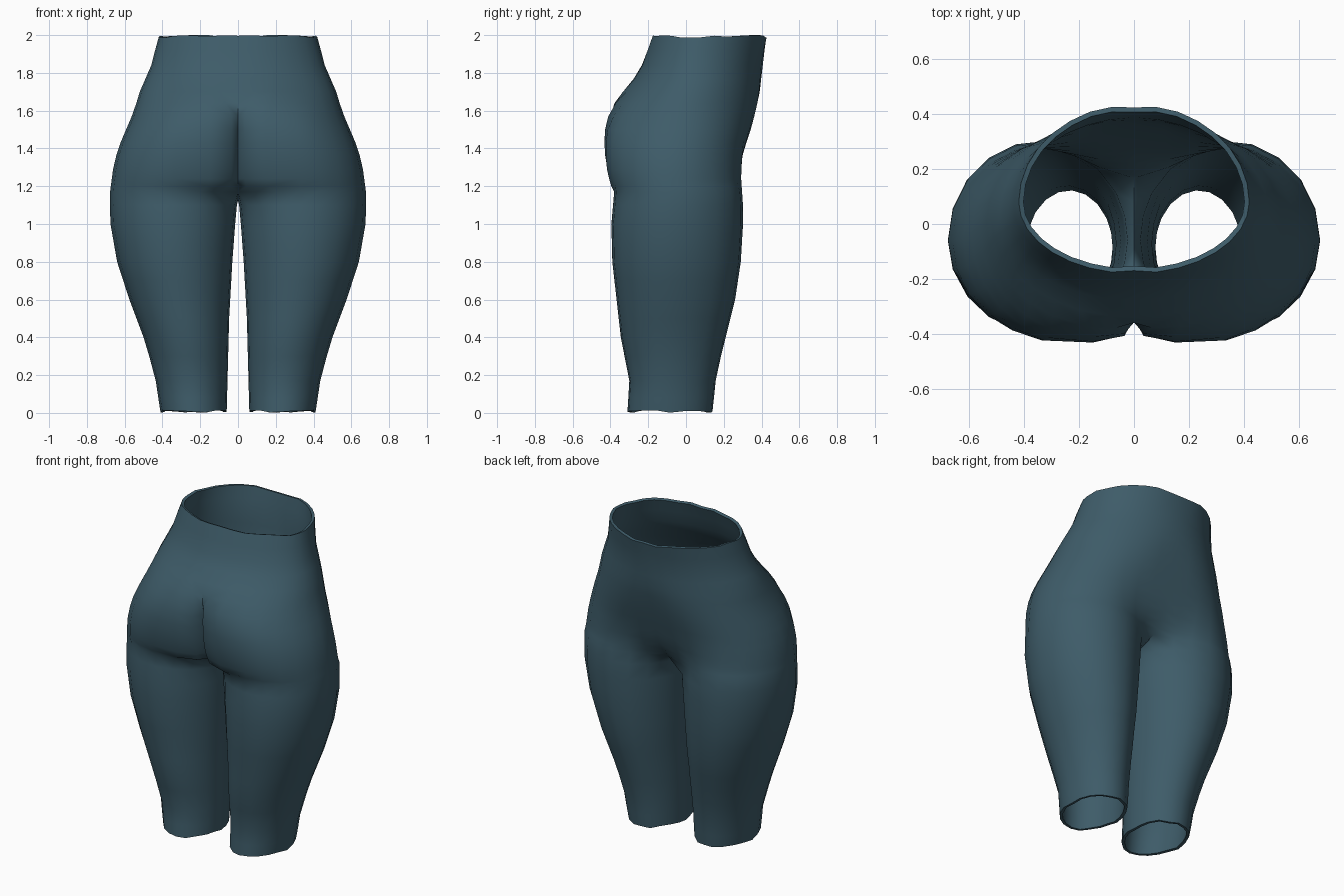
import bpy, bmesh, random
from math import sin, cos, pi, radians
from mathutils import Vector

random.seed(4)
cube = bpy.data.objects.get("Cube")
if cube:
    bpy.data.objects.remove(cube)

# Profiles over height: (z, value)
OUTER = [(0, .41), (.2, .44), (.4, .5), (.6, .575), (.8, .64), (1, .675), (1.15, .68),
         (1.3, .66), (1.4, .635), (1.6, .55), (1.7, .52), (1.85, .455), (2, .42)]
INNER = [(0, .06), (.5, .047), (.8, .03), (1, .015), (1.1, .006), (1.2, 0), (2, 0)]
REAR = [(0, -.31), (.17, -.3), (.4, -.345), (.8, -.39), (1, -.395), (1.17, -.38), (1.2, -.395),
        (1.3, -.425), (1.4, -.44), (1.5, -.435), (1.6, -.41), (1.7, -.34), (1.8, -.25), (2, -.18)]
FRONT = [(0, .14), (.2, .16), (.6, .26), (.8, .29), (1.05, .305), (1.27, .29),
         (1.4, .31), (1.6, .37), (1.7, .395), (1.85, .405), (2, .435)]
MIDDLE = [(0, -.085), (1, -.06), (1.4, -.06), (1.7, .02), (2, .08)]
CLEFT = [(1.17, -.19), (1.2, -.24), (1.3, -.3), (1.45, -.335), (1.58, -.36), (1.66, -.36),
         (1.72, -.32), (1.8, -.25), (2, -.17)]
BELLY = [(1.17, .18), (1.24, .24), (1.3, .28), (1.4, .31), (1.6, .365), (1.7, .39), (2, .425)]
# How far the section has turned from one waist into two legs, and the cheeks' pinch
REAR_LEG = [(0, 1), (1.17, 1), (1.2, .6), (1.3, .45), (1.45, .35), (1.7, 0), (2, 0)]
FRONT_LEG = [(0, 1), (1.17, 1), (1.24, .8), (1.3, .6), (1.4, .35), (1.55, .15), (1.7, 0), (2, 0)]
PINCH = [(1.17, .2), (1.2, .9), (1.25, 1), (1.58, 1), (1.72, 0), (2, 0)]

ARC, BRIDGE = 16, 4          # outer wall and inner thigh segments
CROTCH = 1.17


def at(profile, z):
    for (z0, a), (z1, b) in zip(profile, profile[1:]):
        if z <= z1:
            return a + (b - a) * (z - z0) / (z1 - z0)
    return profile[-1][1]


def oval(angle, cx, rx, z):
    """Point on an oval whose rear and front halves have their own depth."""
    mid = at(MIDDLE, z)
    s = sin(angle)
    depth = at(FRONT, z) - mid if s > 0 else mid - at(REAR, z)
    return Vector((cx + rx * cos(angle), mid + depth * s, z))


def leg_point(degrees, z):
    xi, xo = at(INNER, z), at(OUTER, z)
    return oval(radians(degrees), (xi + xo) / 2, (xo - xi) / 2, z)


def wall(z):
    """Outer wall from the rear centre, round the hip, to the front centre."""
    pts = []
    for k in range(ARC + 1):
        t = k / ARC
        hip = oval(pi * (t - .5), 0, at(OUTER, z), z)
        legness = at(REAR_LEG, z) * (1 - t) + at(FRONT_LEG, z) * t
        pts.append(hip.lerp(leg_point(300 * t - 150, z), legness))
    # Bring the deepest points back out to the rear and front profiles
    mid, rear = at(MIDDLE, z), at(REAR, z)
    rear_gain = (rear - mid) / (min(p.y for p in pts) - mid)
    front_gain = (at(FRONT, z) - mid) / (max(p.y for p in pts) - mid)
    for p in pts:
        p.y = mid + (p.y - mid) * (rear_gain if p.y < mid else front_gain)
    if z >= CROTCH:
        # Rear cleft between rounded cheeks
        cleft, pinch = at(CLEFT, z), at(PINCH, z)
        pts[0] = Vector((0, cleft, z))
        pts[1] = pts[1].lerp(Vector((.035, cleft + .7 * (rear - cleft), z)), pinch)
        pts[2] = pts[2].lerp(Vector((.15, rear * .985, z)), pinch)
        # Rounded front between the thigh creases
        shift = at(BELLY, z) - pts[ARC].y
        for i, falloff in enumerate((1, .2, -.1)):
            pts[ARC - i].y += shift * falloff
        pts[ARC].x = 0
    return pts


def bridge(z):
    """Inner thigh, or the seam between the legs at crotch height."""
    pts = []
    for k in range(1, BRIDGE):
        t = k / BRIDGE
        if z == CROTCH:
            y = at(BELLY, z) + (at(CLEFT, z) - at(BELLY, z)) * t
            pts.append(Vector((0, y, z - .045 * sin(pi * t))))
        else:
            pts.append(leg_point(150 + 60 * t, z))
    return pts


# Left half of the trousers, row by row from waist to hem
bm = bmesh.new()
heights = [2, 1.92, 1.84, 1.77, 1.7, 1.64, 1.57, 1.5, 1.43, 1.36, 1.29, 1.24, 1.2, CROTCH,
           1.1, 1, .9, .8, .7, .6, .5, .4, .3, .17, .08, 0]
above = None
for z in heights:
    pts = wall(z) + (bridge(z) if z <= CROTCH else [])
    if z == 2:
        for p in pts:
            p.z -= random.uniform(0, .015)
    elif z == 0:
        for p in pts:
            p.z += random.uniform(0, .015)
    row = [bm.verts.new(p) for p in pts]
    if above:
        count = len(row) if z < CROTCH else ARC
        for k in range(count):
            n = (k + 1) % len(row)
            bm.faces.new((row[k], row[n], above[n], above[k]))
    above = row

mesh = bpy.data.meshes.new("trousers")
bm.to_mesh(mesh)
bm.free()
trousers = bpy.data.objects.new("trousers", mesh)
bpy.context.collection.objects.link(trousers)

# Cloth colour
cloth = bpy.data.materials.new("slate teal cloth")
cloth.use_nodes = True
colour = (.048, .106, .14, 1)
cloth.diffuse_color = colour
cloth.node_tree.nodes["Principled BSDF"].inputs["Base Color"].default_value = colour
mesh.materials.append(cloth)

# Right half and cloth thickness
mirror = trousers.modifiers.new("mirror", 'MIRROR')
mirror.merge_threshold = .001
shell = trousers.modifiers.new("thickness", 'SOLIDIFY')
shell.thickness = .018
shell.offset = -1
bpy.ops.object.select_all(action='DESELECT')
trousers.select_set(True)
bpy.context.view_layer.objects.active = trousers
for name in ("mirror", "thickness"):
    bpy.ops.object.modifier_apply(modifier=name)
bpy.ops.object.shade_smooth_by_angle(angle=radians(60))
